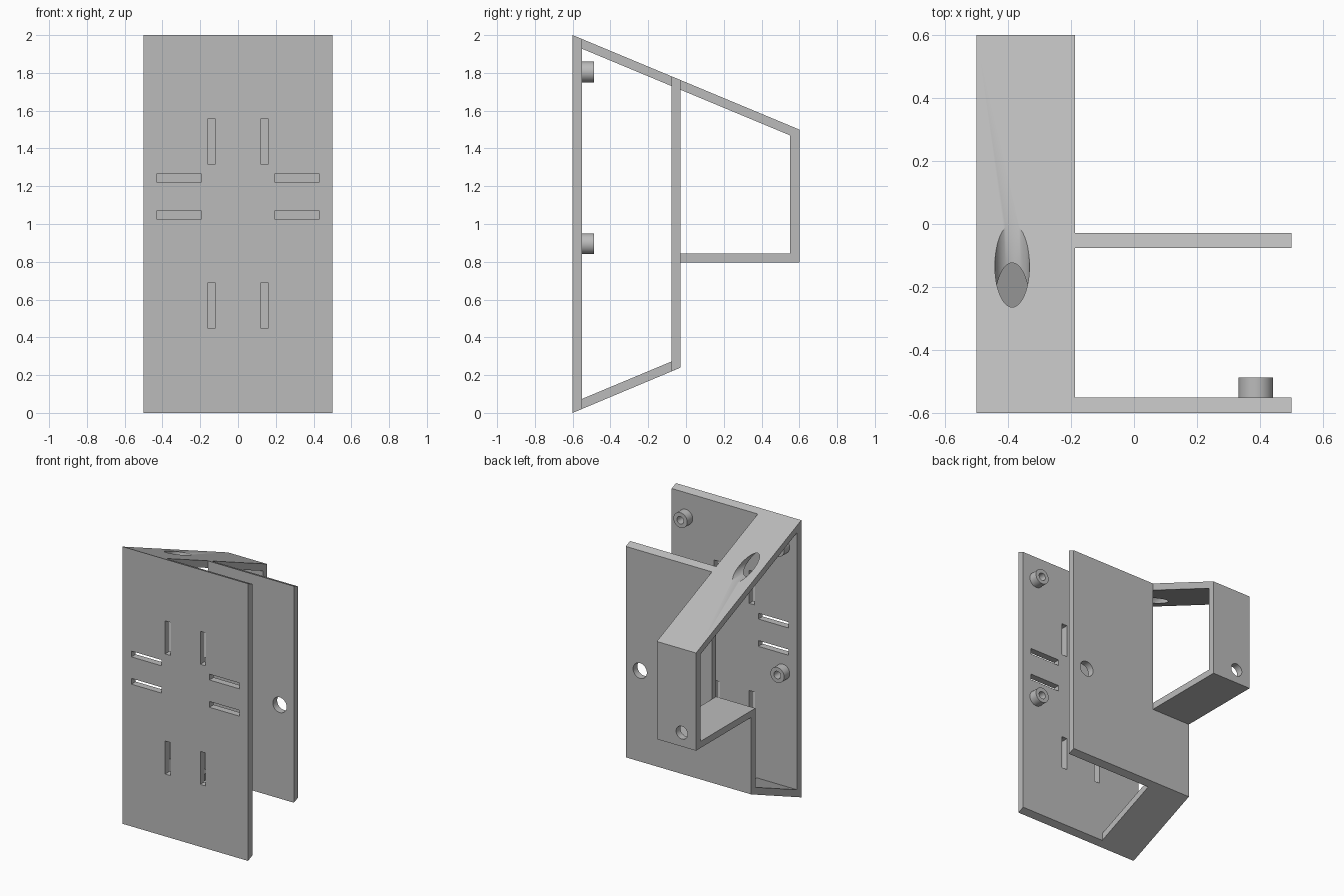
import bpy, bmesh
from math import radians, cos, sin, pi
from mathutils import Matrix

cube = bpy.data.objects.get("Cube")
if cube:
    bpy.data.objects.remove(cube, do_unlink=True)

grey = bpy.data.materials.new("plain_grey")
grey.use_nodes = True
COLOUR = (0.5, 0.5, 0.5, 1)
grey.diffuse_color = COLOUR
grey.node_tree.nodes["Principled BSDF"].inputs["Base Color"].default_value = COLOUR

HALF, STRAP = 0.5, -0.187           # half width, inner edge of the strap
PEG_X, PEG_LOW, PEG_HIGH = 0.387, 0.895, 1.805


def make(name, bm):
    bmesh.ops.recalc_face_normals(bm, faces=bm.faces)
    mesh = bpy.data.meshes.new(name)
    bm.to_mesh(mesh)
    bm.free()
    mesh.materials.append(grey)
    ob = bpy.data.objects.new(name, mesh)
    bpy.context.collection.objects.link(ob)
    return ob


def prism(name, profile, x0, x1):
    """Extrude a (y, z) outline along x."""
    bm = bmesh.new()
    face = bm.faces.new([bm.verts.new((x0, y, z)) for y, z in profile])
    ext = bmesh.ops.extrude_face_region(bm, geom=[face])["geom"]
    bmesh.ops.translate(bm, vec=(x1 - x0, 0, 0),
                        verts=[v for v in ext if isinstance(v, bmesh.types.BMVert)])
    return make(name, bm)


def combine(body, other, operation):
    mod = body.modifiers.new("join", "BOOLEAN")
    mod.operation, mod.solver, mod.object = operation, "EXACT", other
    bpy.context.view_layer.objects.active = body
    bpy.ops.object.modifier_apply(modifier=mod.name)
    bpy.data.objects.remove(other, do_unlink=True)


def box(name, x0, x1, y0, y1, z0, z1):
    return prism(name, [(y0, z0), (y1, z0), (y1, z1), (y0, z1)], x0, x1)


def rod(name, x, z, radius, y0, y1):
    bm = bmesh.new()
    turn = Matrix.Translation((x, (y0 + y1) / 2, z)) @ Matrix.Rotation(pi / 2, 4, "X")
    bmesh.ops.create_cone(bm, cap_ends=True, segments=48, radius1=radius,
                          radius2=radius, depth=y1 - y0, matrix=turn)
    return make(name, bm)


# Bent strap: outer outline with the matching inner opening cut out
outer = [(-0.6, 0), (-0.6, 2), (0.6, 1.5), (0.6, 0.795), (-0.028, 0.795), (-0.028, 0.24)]
inner = [(-0.551, 0.074), (-0.551, 1.928), (0.551, 1.469), (0.551, 0.843),
         (-0.077, 0.843), (-0.077, 0.272)]
body = prism("mounting_bracket", outer, -HALF, STRAP)
combine(body, prism("opening", inner, -0.6, 0), "DIFFERENCE")

# Wide plates with bevelled ends that follow the strap slopes
front = [(-0.6, 0), (-0.6, 2), (-0.551, 1.98), (-0.551, 0.02)]
rear = [(-0.077, 0.22), (-0.077, 1.782), (-0.028, 1.762), (-0.028, 0.24)]
for profile in (front, rear):
    combine(body, prism("plate", profile, STRAP, HALF), "UNION")

# Mirrored slots through the front plate
for side in (-1, 1):
    for z0 in (0.45, 1.317):
        xs = sorted((side * 0.119, side * 0.161))
        combine(body, box("slot", *xs, -0.7, -0.5, z0, z0 + 0.238), "DIFFERENCE")
    for z0 in (1.026, 1.223):
        xs = sorted((side * 0.192, side * 0.431))
        combine(body, box("slot", *xs, -0.7, -0.5, z0, z0 + 0.042), "DIFFERENCE")

# Tool access holes in line with the pegs
for x, z, radius, y0, y1 in ((PEG_X, PEG_LOW, 0.055, -0.2, 0.1),
                             (-PEG_X, PEG_LOW, 0.046, 0.4, 0.7),
                             (-PEG_X, PEG_HIGH, 0.055, -0.5, 0.3)):
    combine(body, rod("access_hole", x, z, radius, y0, y1), "DIFFERENCE")

# Merge flush faces left by the joins
bm = bmesh.new()
bm.from_mesh(body.data)
bmesh.ops.remove_doubles(bm, verts=bm.verts, dist=0.0001)
bmesh.ops.dissolve_limit(bm, angle_limit=radians(0.5), verts=bm.verts, edges=bm.edges)
bm.to_mesh(body.data)
bm.free()

# Hollow pegs on the inside of the front plate
parts = [body]
for side, x in (("right", -PEG_X), ("left", PEG_X)):
    for level, z in (("lower", PEG_LOW), ("upper", PEG_HIGH)):
        peg = rod(f"{level}_{side}_peg", x, z, 0.055, -0.555, -0.488)
        combine(peg, rod("bore", x, z, 0.027, -0.551, -0.4), "DIFFERENCE")
        parts.append(peg)

bpy.ops.object.select_all(action="DESELECT")
for ob in parts:
    ob.select_set(True)
bpy.context.view_layer.objects.active = body
bpy.ops.object.shade_smooth_by_angle(angle=radians(30))
